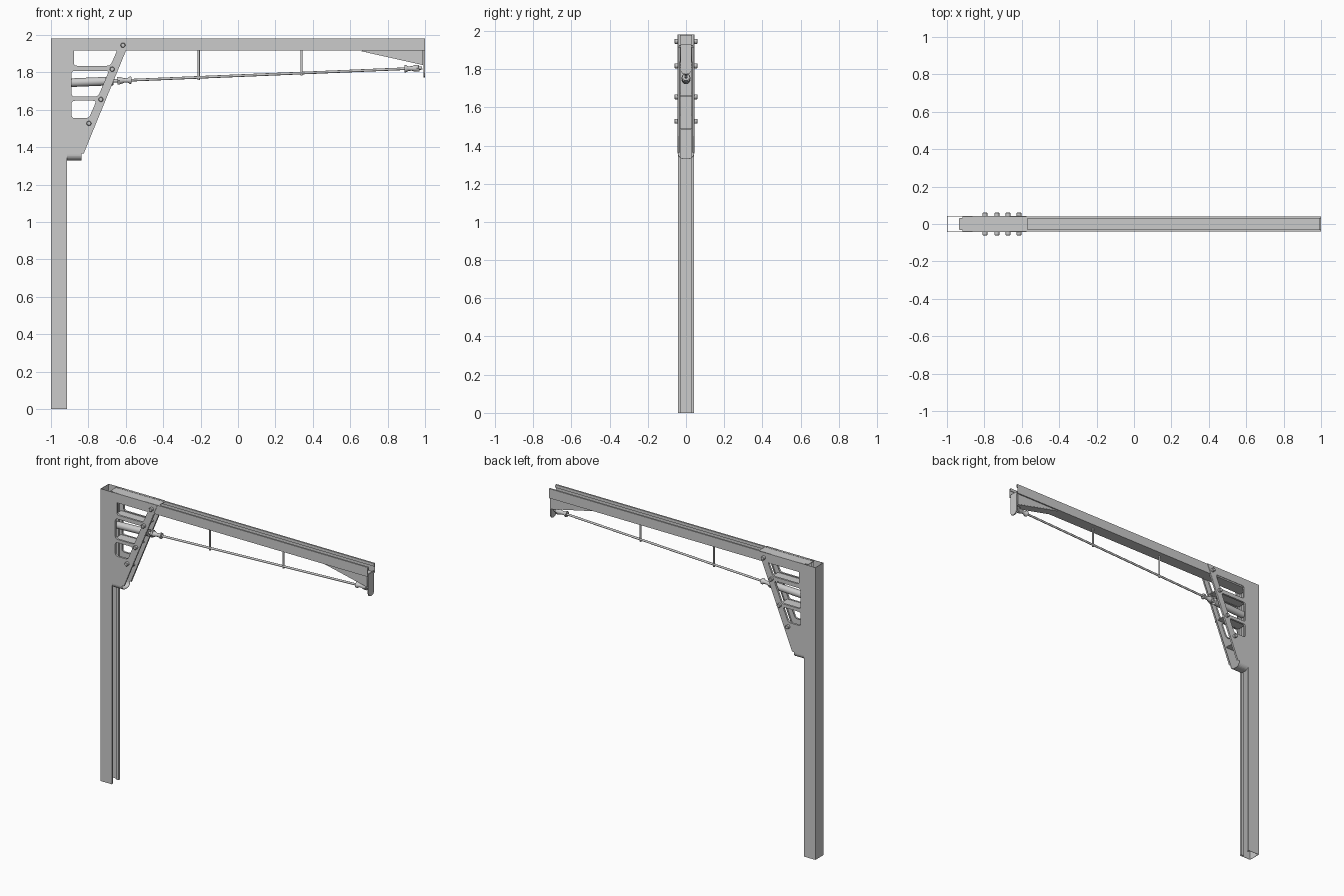
import bpy, bmesh, math
from mathutils import Vector, Matrix

if "Cube" in bpy.data.objects:
    bpy.data.objects.remove(bpy.data.objects["Cube"])

T = 0.003  # sheet thickness


def link(name, bm):
    bmesh.ops.recalc_face_normals(bm, faces=bm.faces)
    me = bpy.data.meshes.new(name)
    bm.to_mesh(me)
    bm.free()
    ob = bpy.data.objects.new(name, me)
    bpy.context.collection.objects.link(ob)
    return ob


def box(name, x, y, z):
    bm = bmesh.new()
    bmesh.ops.create_cube(bm, size=1)
    for v in bm.verts:
        v.co = Vector([(r[0] + r[1]) / 2 + c * (r[1] - r[0]) for c, r in zip(v.co, (x, y, z))])
    return link(name, bm)


def sheet(name, path, sweep):
    """Folded sheet: open 3D path swept along a vector, then thickened."""
    bm = bmesh.new()
    a = [bm.verts.new(p) for p in path]
    b = [bm.verts.new(Vector(p) + Vector(sweep)) for p in path]
    for i in range(len(path) - 1):
        bm.faces.new((a[i], a[i + 1], b[i + 1], b[i]))
    ob = link(name, bm)
    m = ob.modifiers.new("thickness", 'SOLIDIFY')
    m.thickness, m.offset = T, 0
    return ob


def rounded(pts, r, n=4):
    out = []
    for i, p in enumerate(pts):
        p = Vector(p)
        a = p + (Vector(pts[i - 1]) - p).normalized() * r
        b = p + (Vector(pts[(i + 1) % len(pts)]) - p).normalized() * r
        out += [a.lerp(p, k / n).lerp(p.lerp(b, k / n), k / n) for k in range(n + 1)]
    return out


def plate(name, loops, y, half, fill='BOTH'):
    """Flat plate in the xz plane with holes, made from filled outlines."""
    cu = bpy.data.curves.new(name, 'CURVE')
    cu.dimensions, cu.fill_mode, cu.extrude = '2D', fill, half
    for lp in loops:
        s = cu.splines.new('POLY')
        s.points.add(len(lp) - 1)
        for q, p in zip(s.points, lp):
            q.co = (p[0], p[1], 0, 1)
        s.use_cyclic_u = True
    tmp = bpy.data.objects.new(name + "_tmp", cu)
    bpy.context.collection.objects.link(tmp)
    bpy.context.view_layer.update()
    me = bpy.data.meshes.new_from_object(tmp.evaluated_get(bpy.context.evaluated_depsgraph_get()))
    bpy.data.objects.remove(tmp)
    me.transform(Matrix.Translation((0, y, 0)) @ Matrix.Rotation(math.pi / 2, 4, 'X'))
    ob = bpy.data.objects.new(name, me)
    bpy.context.collection.objects.link(ob)
    return ob


def lathe(name, a, d, prof, n=20, smooth=True):
    """Turned part: (distance, radius) profile around axis d from point a."""
    bm = bmesh.new()
    M = Matrix.Translation(a) @ Vector(d).to_track_quat('Z', 'Y').to_matrix().to_4x4()
    rings = [[bm.verts.new(M @ Vector((r * math.cos(2 * math.pi * k / n),
                                       r * math.sin(2 * math.pi * k / n), t)))
              for k in range(n)] for t, r in prof]
    for p, q in zip(rings, rings[1:]):
        for k in range(n):
            bm.faces.new((p[k], p[(k + 1) % n], q[(k + 1) % n], q[k]))
    bm.faces.new(rings[0])
    bm.faces.new(rings[-1])
    ob = link(name, bm)
    if smooth:
        bpy.context.view_layer.objects.active = ob
        bpy.ops.object.select_all(action='DESELECT')
        ob.select_set(True)
        bpy.ops.object.shade_smooth_by_angle(angle=math.radians(35))
    return ob


# lipped channel column, open toward +x
h = T / 2
half = [(-0.934, 0.03), (-0.915 - h, 0.03), (-0.915 - h, 0.042), (-1 + h, 0.042)]
sec = half + [(x, -y) for x, y in reversed(half)]
sheet("column", [(x, y, 0) for x, y in sec], (0, 0, 1.98))

# lipped channel beam, open upward
half = [(1.96, 0.03), (1.98 - h, 0.03), (1.98 - h, 0.039), (1.915 + h, 0.039)]
sec = half + [(z, -y) for z, y in reversed(half)]
sheet("beam", [(-0.915, y, z) for z, y in sec], (1.915, 0, 0))
box("bracket_cap", (-0.935, -0.57), (-0.03, 0.03), (1.975, 1.978))

# knee bracket: two windowed side plates with folded lips
outline = [(-0.915, 1.98), (-0.575, 1.98), (-0.825, 1.365), (-0.915, 1.365)]
windows = [rounded(w, 0.018) for w in (
    [(-0.878, 1.925), (-0.643, 1.925), (-0.682, 1.835), (-0.878, 1.835)],
    [(-0.89, 1.808), (-0.69, 1.808), (-0.748, 1.67), (-0.89, 1.67)],
    [(-0.89, 1.648), (-0.757, 1.648), (-0.797, 1.555), (-0.89, 1.555)])]
for s, side in ((-1, "front"), (1, "back")):
    plate("bracket_plate_" + side, [outline] + windows, s * 0.042, T / 2)
    for i, w in enumerate(windows):
        plate(f"window_lip_{side}_{i}", [w], s * 0.036, 0.006, 'NONE')
    sheet("bracket_edge_lip_" + side, [(-0.601, s * 0.042, 1.915), (-0.601, s * 0.031, 1.915)],
          (-0.226, 0, -0.55))
    # bolts
    for i, (x, z) in enumerate([(-0.615, 1.945), (-0.673, 1.817), (-0.733, 1.655), (-0.797, 1.527)]):
        lathe(f"bolt_{side}_{i}", (x, s * 0.042, z), (0, s, 0),
              [(0, 0.013), (0.016, 0.013), (0.019, 0.01)], 12)

# rounded trough closing the bracket foot
arc = [(0.042 - 0.03 + 0.03 * math.cos(t), 1.361 - 0.03 * math.sin(t))
       for t in [math.pi / 2 * k / 6 for k in range(7)]]
path = [(0.042, 1.375)] + arc
path += [(-y, z) for y, z in reversed(path)]
sheet("bracket_foot", [(-0.915, y, z) for y, z in path], (0.077, 0, 0))

# cross webs between the bracket plates
for i, (z, x1) in enumerate([(1.822, -0.66), (1.66, -0.73), (1.485, -0.80)]):
    box(f"bracket_web_{i}", (-0.905, x1), (-0.041, 0.041), (z - 0.003, z + 0.003))

# tie rod with anchor tube and end fittings
A, B = Vector((-0.905, 0, 1.744)), Vector((0.985, 0, 1.823))
D = (B - A).normalized()


def at(x):
    return A + D * ((x - A.x) / D.x)


lathe("anchor_tube", at(-0.905), D, [(0, 0.023), (0.24, 0.023)], 24)
lathe("tie_rod", at(-0.67), D, [(0, 0.007), (1.62, 0.007)], 12)
fitting = [(0, 0.009), (0.02, 0.009), (0.021, 0.018), (0.04, 0.018), (0.055, 0.012),
           (0.075, 0.012), (0.085, 0.019), (0.095, 0.019)]
lathe("rod_fitting_left", at(-0.665), D, fitting, 16)
lathe("rod_nut_left", at(-0.645), D, [(0, 0.024), (0.014, 0.024)], 6, False)
lathe("rod_fitting_right", at(0.985), -D, fitting, 16)
lathe("rod_nut_right", at(0.955), D, [(0, 0.02), (0.014, 0.02)], 6, False)

# hanger posts
for i, x in enumerate((-0.21, 0.34)):
    z = at(x).z - 0.014
    lathe(f"hanger_post_{i}", (x, 0, z), (0, 0, 1), [(0, 0.006), (1.916 - z, 0.006)], 12)

# tapered gusset and end plate at the free end
tri = [(0.66, 1.916), (0.99, 1.916), (0.99, 1.84)]
for s, side in ((-1, "front"), (1, "back")):
    plate("gusset_" + side, [tri], s * 0.03, T / 2)
sheet("gusset_floor", [(0.66, -0.03, 1.914), (0.66, 0.03, 1.914)], (0.33, 0, -0.074))
ends = [(-0.03, 1.93), (0.03, 1.93), (0.03, 1.795), (0.02, 1.778), (0, 1.772), (-0.02, 1.778), (-0.03, 1.795)]
bm = bmesh.new()
f = bm.faces.new([bm.verts.new((0.992, y, z)) for y, z in ends])
g = bmesh.ops.extrude_face_region(bm, geom=[f])
bmesh.ops.translate(bm, vec=(0.008, 0, 0), verts=[v for v in g["geom"] if isinstance(v, bmesh.types.BMVert)])
link("end_plate", bm)
